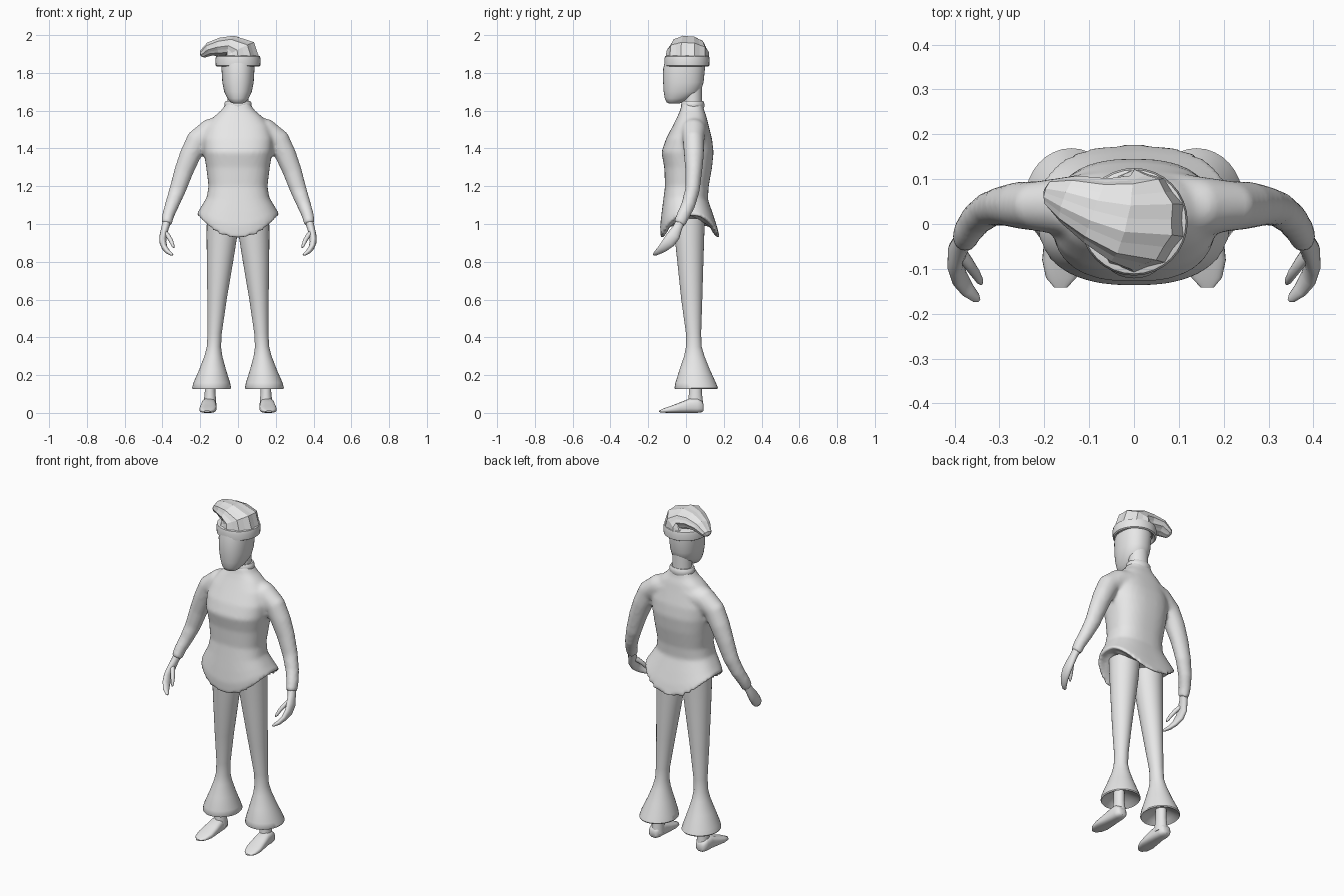
import bpy, bmesh, math
from mathutils import Vector

clay = bpy.data.materials.new("plain grey")
clay.diffuse_color = (0.8, 0.8, 0.8, 1)


def spow(v, e):
    return math.copysign(abs(v) ** e, v)


def oval(c, a, b, n, power=2.0, ridge=0.0):
    """Ring of n points around c with half axes a and b (superellipse)."""
    pts = []
    for i in range(n):
        t = 2 * math.pi * i / n
        r = 1 + ridge * (1 if i % 2 else -1)
        pts.append(c + a * spow(math.cos(t), 2 / power) * r + b * spow(math.sin(t), 2 / power) * r)
    return pts


def level(z, x0, x1, y0, y1, n=32, power=2.0, lift=0.0):
    """Horizontal ring by its extents; lift raises its two sides."""
    c = Vector(((x0 + x1) / 2, (y0 + y1) / 2, z))
    hx = (x1 - x0) / 2
    pts = oval(c, Vector((hx, 0, 0)), Vector((0, (y1 - y0) / 2, 0)), n, power)
    for p in pts:
        p.z += lift * ((p.x - c.x) / hx) ** 2
    return pts


def tube(path, n=20, ridge=0.0, side=1):
    """Rings across a path of (x, y, z, ra, rb)."""
    pos = [Vector((side * p[0], p[1], p[2])) for p in path]
    rings = []
    for i, p in enumerate(path):
        t = (pos[min(i + 1, len(pos) - 1)] - pos[max(i - 1, 0)]).normalized()
        a = Vector((0, 1, 0)).cross(t).normalized()
        rings.append(oval(pos[i], a * p[3], t.cross(a) * p[4], n, 2, ridge))
    return rings


def loft(bm, rings):
    """Skin rings in order and cap both ends."""
    vs = [[bm.verts.new(p) for p in r] for r in rings]
    n = len(vs[0])
    for r, s in zip(vs, vs[1:]):
        for i in range(n):
            bm.faces.new((r[i], r[(i + 1) % n], s[(i + 1) % n], s[i]))
    bm.faces.new(vs[0][::-1])
    bm.faces.new(vs[-1])


def make(name, parts, smooth=True, mirror=False):
    bm = bmesh.new()
    for rings in parts:
        loft(bm, rings)
    bmesh.ops.recalc_face_normals(bm, faces=bm.faces)
    me = bpy.data.meshes.new(name)
    bm.to_mesh(me)
    bm.free()
    me.materials.append(clay)
    ob = bpy.data.objects.new(name, me)
    bpy.context.collection.objects.link(ob)
    if smooth:
        bpy.ops.object.select_all(action='DESELECT')
        ob.select_set(True)
        bpy.context.view_layer.objects.active = ob
        bpy.ops.object.shade_smooth_by_angle(angle=math.radians(45))
    if mirror:
        ob.modifiers.new("mirror", 'MIRROR')
    return ob


# Sweater body: height, half width, front, back, side lift (hem dips front and back)
body = [(0.955, .18, -.10, .14, .095), (0.918, .214, -.13, .175, .125), (0.935, .219, -.135, .177, .12),
        (0.99, .208, -.137, .163, .08), (1.06, .19, -.129, .14, .04), (1.13, .166, -.12, .116, .01),
        (1.2, .156, -.111, .12, 0), (1.3, .168, -.115, .138, 0), (1.38, .182, -.13, .146, 0),
        (1.45, .185, -.106, .138, 0), (1.52, .165, -.07, .12, 0), (1.57, .125, -.045, .108, 0),
        (1.605, .085, -.03, .095, 0), (1.64, .062, -.022, .09, 0)]
torso = [level(z, -w, w, f, b, 48, 2.5, l) for z, w, f, b, l in body]
sleeve = [(.06, .04, 1.505, .075, .08), (.15, .04, 1.488, .068, .066), (.215, .04, 1.44, .062, .056),
          (.253, .042, 1.365, .056, .053), (.287, .041, 1.28, .051, .045), (.32, .034, 1.18, .044, .039),
          (.35, .012, 1.1, .037, .037), (.37, -.015, 1.045, .032, .035), (.379, -.036, 1.0, .029, .032)]
sweater = make("sweater", [torso, tube(sleeve), tube(sleeve, side=-1)])
rm = sweater.modifiers.new("blend sleeves", 'REMESH')
rm.mode = 'VOXEL'
rm.voxel_size = 0.011
rm.use_smooth_shade = True
sm = sweater.modifiers.new("soften", 'SMOOTH')
sm.factor = 0.5
sm.iterations = 4

# Collar and neck
make("collar", [[level(z, -w, w, .036 - w * .85, .036 + w * .85)
                 for z, w in [(1.61, .066), (1.622, .073), (1.642, .071), (1.652, .064), (1.65, .055)]]])
make("neck", [[level(z, -.055, .055, -.015, .086) for z in (1.6, 1.66, 1.74)]])

# Head with a flat face and narrow chin
head = [(1.638, .025, -.09, -.035), (1.645, .04, -.103, -.015), (1.665, .056, -.112, .03),
        (1.70, .073, -.118, .078), (1.75, .083, -.121, .093), (1.82, .087, -.121, .1), (1.87, .086, -.11, .1)]
make("head", [[level(z, -w, w, f, b, 36, 2.2) for z, w, f, b in head]])

# Hat: rolled band and a pleated crown flopping to one side
band = [(1.845, .098), (1.833, .11), (1.838, .118), (1.872, .12), (1.888, .116), (1.892, .104)]
make("hat_band", [[level(z, -r, r, .005 - r, .005 + r, 32, 2, 0) for z, r in band]])
crown = [(0, .008, 1.88, .112, .112), (-.002, .01, 1.915, .1, .108), (-.03, .012, 1.938, .06, .095),
         (-.085, .03, 1.938, .05, .074), (-.145, .055, 1.928, .037, .054), (-.187, .07, 1.9, .022, .03),
         (-.195, .073, 1.893, .01, .012)]
make("hat_crown", [tube(crown, 20, .035)], smooth=False)

# Flared trouser legs: height, inner, outer, front, back
leg = [(1.03, .0, .165, -.07, .1), (.95, .002, .166, -.062, .097), (.8, .026, .165, -.046, .092),
       (.6, .06, .162, -.025, .086), (.42, .086, .161, .0, .08), (.35, .09, .165, .0, .083),
       (.3, .083, .178, -.01, .098), (.23, .064, .205, -.034, .126), (.16, .042, .236, -.056, .158),
       (.132, .036, .243, -.061, .169), (.126, .04, .239, -.058, .165), (.145, .07, .21, -.03, .13),
       (.17, .11, .18, .01, .09)]
make("trouser_leg", [[level(*r) for r in leg]], mirror=True)

# Feet: flat shoe along y plus ankle
shoe = [(.093, .018, .012, .045), (.085, .03, .004, .062), (.06, .037, 0, .078), (.02, .038, 0, .076),
        (-.03, .043, 0, .056), (-.08, .045, 0, .037), (-.12, .034, .001, .023), (-.142, .014, .004, .012)]
shoe_rings = [oval(Vector((.155 + .06 * max(0, -y), y, (a + b) / 2)), Vector((w, 0, 0)),
                   Vector((0, 0, (b - a) / 2)), 24, 2.8) for y, w, a, b in shoe]
ankle = [level(z, .148 - r, .148 + r, .05 - r * 1.2, .05 + r * 1.2, 20)
         for z, r in [(.03, .034), (.07, .032), (.11, .028), (.19, .028)]]
make("foot", [shoe_rings, ankle], mirror=True)

# Hands: curved mitten fingers plus thumb
palm = [(.377, -.03, 1.012, .022, .024), (.386, -.045, .98, .02, .025), (.396, -.065, .94, .019, .034),
        (.398, -.09, .905, .018, .033), (.389, -.12, .875, .015, .026), (.371, -.147, .853, .012, .018),
        (.352, -.165, .84, .008, .011), (.345, -.17, .836, .003, .004)]
thumb = [(.39, -.06, .96, .013, .016), (.371, -.085, .938, .012, .014), (.355, -.108, .912, .011, .012),
         (.344, -.126, .885, .008, .009), (.34, -.133, .874, .003, .004)]
make("hand", [tube(palm, 16), tube(thumb, 12)], mirror=True)
